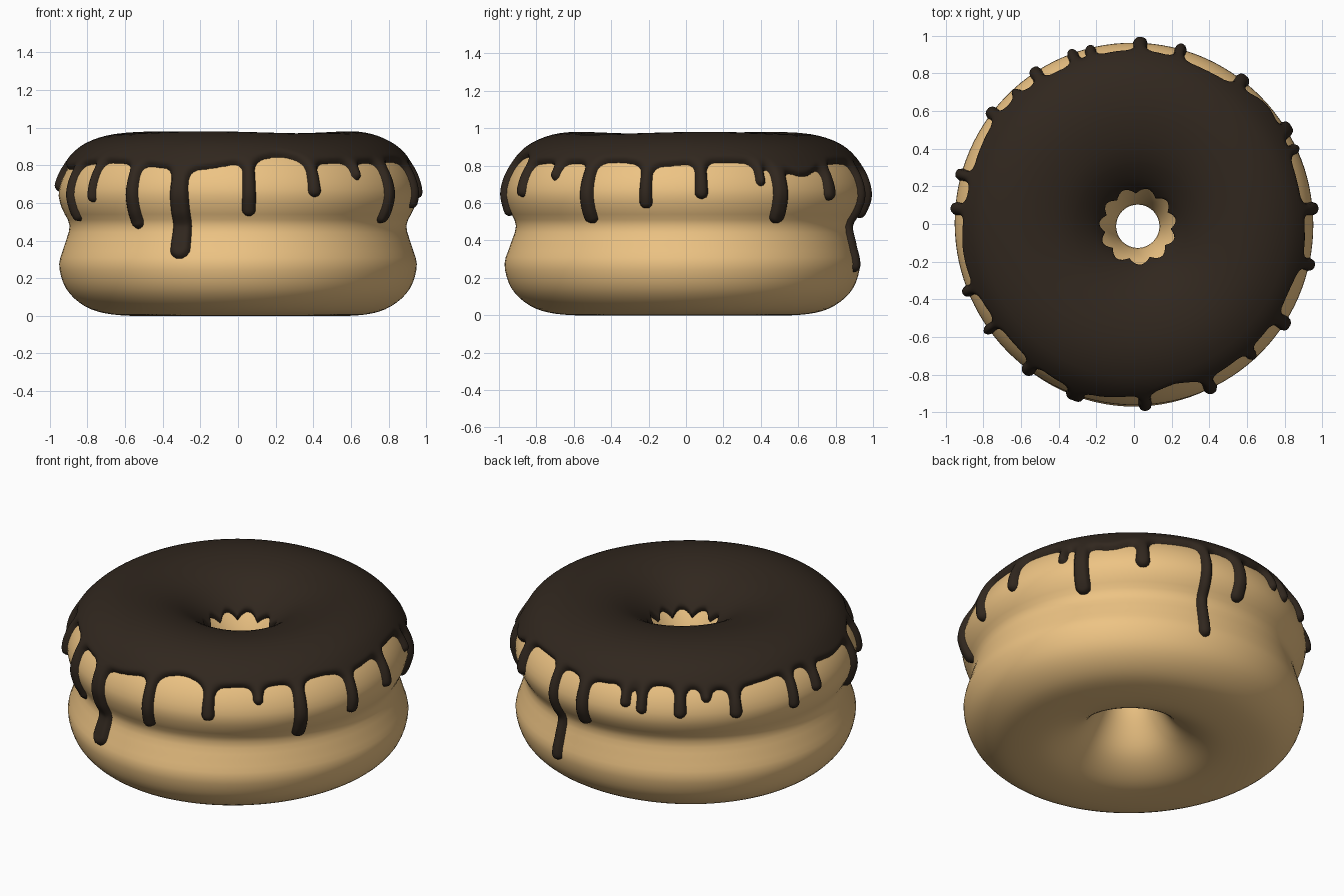
import bpy, bmesh, math
from mathutils import Vector

if "Cube" in bpy.data.objects:
    bpy.data.objects.remove(bpy.data.objects["Cube"])

# Dough cross-section (radius, height): up the hole, over the top, down outside, back under
PROFILE = [(0.115, 0.50), (0.135, 0.60), (0.18, 0.71), (0.26, 0.82), (0.39, 0.905), (0.55, 0.942),
           (0.70, 0.932), (0.83, 0.875), (0.92, 0.77), (0.958, 0.66), (0.94, 0.57), (0.898, 0.48),
           (0.925, 0.37), (0.95, 0.26), (0.90, 0.125), (0.77, 0.03), (0.58, 0.0), (0.42, 0.02),
           (0.27, 0.11), (0.17, 0.26), (0.125, 0.39)]

# Outer drips: (azimuth in degrees, tip height, half width)
DRIPS = [(5, .63, .032), (25, .70, .024), (32, .50, .042), (53, .62, .036), (75, .24, .032),
         (88, .53, .036), (104, .70, .026), (110, .67, .026), (123, .66, .032), (132, .74, .024),
         (142, .64, .032), (164, .62, .03), (175, .67, .032), (202, .51, .03), (216, .61, .024),
         (234, .47, .036), (251, .31, .052), (273.5, .54, .034), (295, .64, .032), (312, .73, .026),
         (326.5, .50, .038), (347, .58, .032)]
# Broad rises and dips of the icing edge: (azimuth, height change, spread)
WAVES = [(285, .05, 8), (258, -.03, 12), (42, -.05, 8), (190, -.01, 12), (338, .02, 8), (302, .02, 10)]
THICK, ROUND, R_OUT = 0.031, 0.032, 0.97


def sample_profile(pts, sub=16):
    out, n = [], len(pts)
    for i in range(n):
        a, b, c, d = (Vector(pts[(i + k) % n]) for k in (-1, 0, 1, 2))
        for j in range(sub):
            t = j / sub
            out.append(0.5 * (2 * b + (c - a) * t + (2 * a - 5 * b + 4 * c - d) * t * t
                              + (3 * b - a - 3 * c + d) * t ** 3))
    return out


CURVE = sample_profile(PROFILE)
N = len(CURVE)
ARC = [0.0]
for i in range(N):
    ARC.append(ARC[-1] + (CURVE[(i + 1) % N] - CURVE[i]).length)


def at(s):
    """Point and outward normal of the profile at arc length s."""
    lo, hi = 0, N
    while hi - lo > 1:
        m = (lo + hi) // 2
        lo, hi = (m, hi) if ARC[m] <= s else (lo, m)
    f = (s - ARC[lo]) / (ARC[lo + 1] - ARC[lo])
    tan = lambda i: (CURVE[(i + 1) % N] - CURVE[i - 1]).normalized()
    p = CURVE[lo].lerp(CURVE[(lo + 1) % N], f)
    t = tan(lo).lerp(tan((lo + 1) % N), f).normalized()
    return p, Vector((-t.y, t.x))


def s_outer(z):
    return next(ARC[i] for i in range(N) if CURVE[i].x > 0.7 and CURVE[i].y <= z)


def s_inner(r):
    return next(ARC[i] for i in range(N) if CURVE[i].x >= r)


def place(p, a):
    """Spin a profile point to azimuth a with gentle hand-made unevenness."""
    r, z = p
    k = min(1, max(0, (r - 0.4) / 0.4))
    low = min(1, max(0, (0.6 - z) / 0.3))
    r += k * (0.006 * math.cos(2 * a + 2.6) * (1 - low)
              + low * (0.008 * math.sin(3 * a) - 0.012 * math.sin(a)))
    z += 0.006 * math.sin(3 * a + 1) * max(0, z - 0.5) * 2
    off = 1 - k
    return (r * math.cos(a) + 0.02 * off, r * math.sin(a) - 0.012 * off, z)


def finish(name, bm, color):
    me = bpy.data.meshes.new(name)
    bm.to_mesh(me)
    bm.free()
    for f in me.polygons:
        f.use_smooth = True
    mat = bpy.data.materials.new(name + "_colour")
    mat.diffuse_color = color
    mat.use_nodes = True
    mat.node_tree.nodes["Principled BSDF"].inputs["Base Color"].default_value = mat.diffuse_color
    me.materials.append(mat)
    ob = bpy.data.objects.new(name, me)
    bpy.context.collection.objects.link(ob)


# Dough: closed ring of revolution
bm = bmesh.new()
COLS, ROWS = 120, 84
g = [[bm.verts.new(place(at(ARC[-1] * j / ROWS * 0.999999)[0], 2 * math.pi * i / COLS))
      for j in range(ROWS)] for i in range(COLS)]
for i in range(COLS):
    for j in range(ROWS):
        k, m = (i + 1) % COLS, (j + 1) % ROWS
        bm.faces.new((g[i][j], g[k][j], g[k][m], g[i][m]))
finish("dough", bm, (0.85, 0.55, 0.23, 1))


# Icing: a raised skin on the dough, limited by a distance field of cap plus drips
def ang(a, b):
    return (a - b + 180) % 360 - 180


def smooth_max(a, b, k):
    h = max(k - abs(a - b), 0) / k
    return max(a, b) + h * h * k / 4


S_TOP = s_outer(0.86)
SEG = [(a, s_outer(z) - w, w) for a, z, w in DRIPS]


def depth(deg, s, near, edge, inner):
    d = edge - s
    if s > S_TOP - 0.1:
        for a, tip, w in near:
            u = math.radians(ang(deg, a)) * R_OUT
            v = s - min(max(s, S_TOP), tip)
            wid = w * (0.85 + 0.25 * min(1, max(0, (s - S_TOP) / (tip - S_TOP + 0.01))))
            d = smooth_max(d, wid - math.hypot(u, v), 0.07)
    return min(d, s - inner)


rows, s = [], s_inner(0.15)
S_END = s_outer(0.2)
while s < S_END:
    rows.append(s)
    r = at(s)[0].x
    s += 0.035 if 0.36 < r < 0.78 and s < S_TOP else 0.011
base = [at(s) for s in rows]

bm = bmesh.new()
COLS = 560
grid, inside = [], []
for i in range(COLS):
    a = 2 * math.pi * i / COLS
    deg = math.degrees(a)
    z = 0.805 + 0.012 * math.sin(7 * a) + sum(h * math.exp(-(ang(deg, c) / w) ** 2) for c, h, w in WAVES)
    edge = s_outer(0.8) + (0.8 - z) * 1.15
    # small scalloped drips around the hole
    inner = s_inner(0.20) + 0.05 * (abs(math.sin(5.5 * a + 0.5 + 0.3 * math.sin(2 * a))) - 0.45)
    near = [q for q in SEG if abs(ang(deg, q[0])) < 9]
    col, ins = [], []
    for (p, n), s in zip(base, rows):
        d = depth(deg, s, near, edge, inner)
        if d > 0:
            h = THICK * math.sqrt(1 - (1 - min(1, d / ROUND)) ** 2)
        else:
            h = max(-0.02, 2 * d)
        col.append(place(p + n * h, a))
        ins.append(d > 0)
    grid.append(col)
    inside.append(ins)

verts = {}


def vert(i, j):
    if (i, j) not in verts:
        verts[i, j] = bm.verts.new(grid[i][j])
    return verts[i, j]


for i in range(COLS):
    k = (i + 1) % COLS
    for j in range(len(rows) - 1):
        if inside[i][j] or inside[k][j] or inside[i][j + 1] or inside[k][j + 1]:
            bm.faces.new((vert(i, j), vert(k, j), vert(k, j + 1), vert(i, j + 1)))
bmesh.ops.recalc_face_normals(bm, faces=bm.faces)
finish("icing", bm, (0.03, 0.02, 0.013, 1))

# Make sure the dough faces outward
me = bpy.data.objects["dough"].data
bm = bmesh.new()
bm.from_mesh(me)
bmesh.ops.recalc_face_normals(bm, faces=bm.faces)
bm.to_mesh(me)
bm.free()
